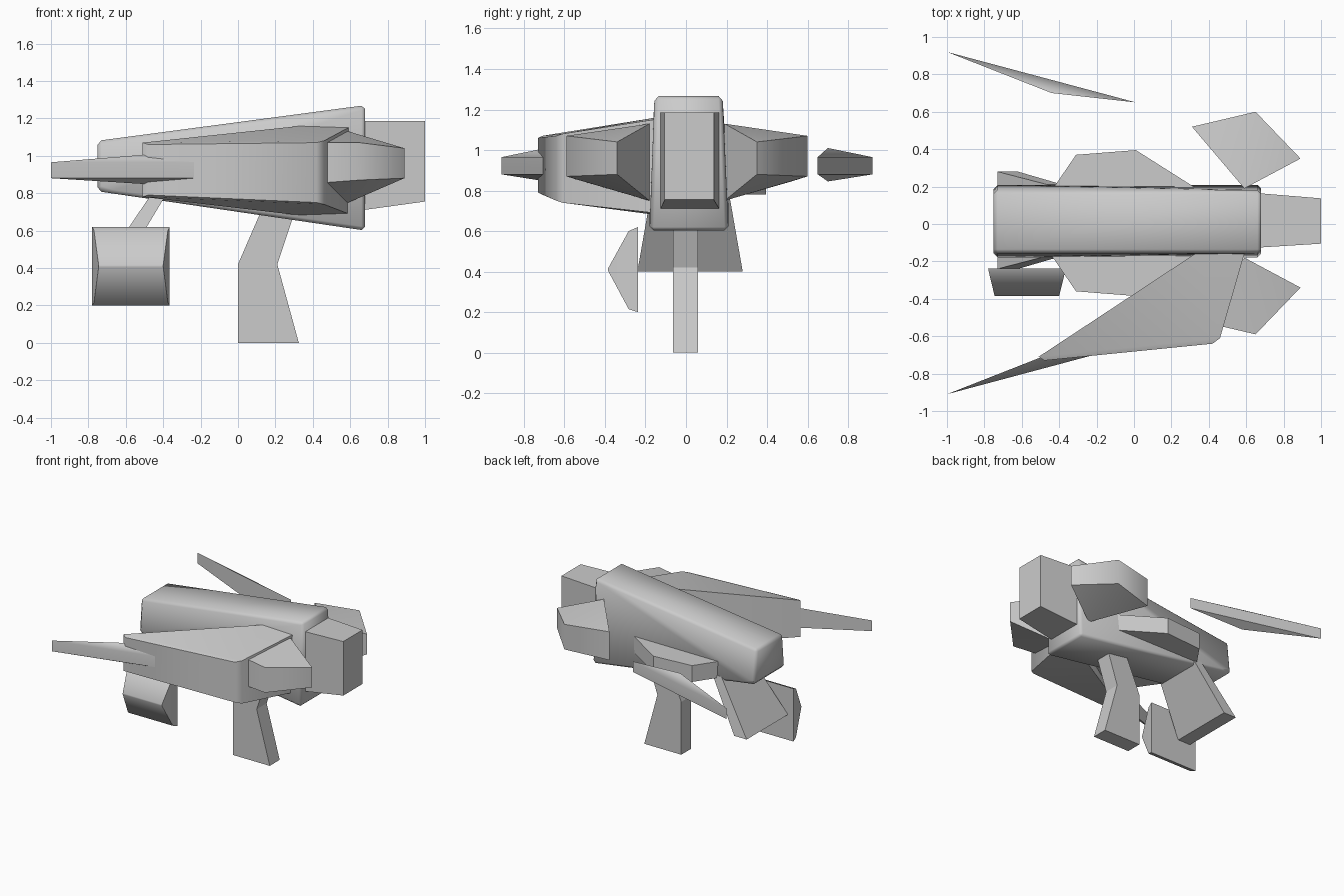
import bpy, bmesh, math
from mathutils import Vector

cube = bpy.data.objects.get("Cube")
if cube:
    bpy.data.objects.remove(cube, do_unlink=True)

grey = bpy.data.materials.new("plain_grey")
grey.use_nodes = True
grey.diffuse_color = (0.6, 0.6, 0.6, 1)
grey.node_tree.nodes["Principled BSDF"].inputs["Base Color"].default_value = (0.6, 0.6, 0.6, 1)

MIRROR = 0.01  # sum of y values of a mirrored pair


def hull(name, points, smooth=0, bevel=0, flip=False):
    """Convex faceted solid round a few corner points."""
    bm = bmesh.new()
    for x, y, z in points:
        bm.verts.new((x, MIRROR - y if flip else y, z))
    bmesh.ops.convex_hull(bm, input=bm.verts[:])
    bmesh.ops.dissolve_limit(bm, angle_limit=math.radians(1), verts=bm.verts[:], edges=bm.edges[:])
    if bevel:
        bmesh.ops.bevel(bm, geom=bm.edges[:], offset=bevel, segments=1, affect='EDGES')
    bmesh.ops.recalc_face_normals(bm, faces=bm.faces[:])
    return finish(name, bm, smooth)


def finish(name, bm, smooth):
    mesh = bpy.data.meshes.new(name)
    bm.to_mesh(mesh)
    bm.free()
    mesh.materials.append(grey)
    obj = bpy.data.objects.new(name, mesh)
    bpy.context.collection.objects.link(obj)
    if smooth:
        bpy.ops.object.select_all(action='DESELECT')
        obj.select_set(True)
        bpy.context.view_layer.objects.active = obj
        bpy.ops.object.shade_smooth_by_angle(angle=math.radians(smooth))
    return obj


def posts(*columns):
    """Vertical edges given as x, y, low z, high z."""
    return [(x, y, z) for x, y, low, high in columns for z in (low, high)]


def extrude_y(name, profile, y0, y1):
    """Side profile in x and z, pulled along y."""
    bm = bmesh.new()
    face = bm.faces.new([bm.verts.new((x, y0, z)) for x, z in profile])
    new = bmesh.ops.extrude_face_region(bm, geom=[face])["geom"]
    bmesh.ops.translate(bm, vec=Vector((0, y1 - y0, 0)),
                        verts=[v for v in new if isinstance(v, bmesh.types.BMVert)])
    bmesh.ops.recalc_face_normals(bm, faces=bm.faces[:])
    return finish(name, bm, 0)


# Main body, taller at the rear and slightly wider below
body = []
for x, low, high in ((-0.75, 0.81, 1.08), (0.68, 0.60, 1.27)):
    body += [(x, -0.18, low), (x, 0.21, low), (x, -0.155, high), (x, 0.18, high)]
hull("body", body, smooth=60, bevel=0.02)

# Rear block
hull("rear_block", posts((0.6, -0.13, 0.7, 1.185), (0.6, 0.17, 0.7, 1.185),
                         (1.0, -0.105, 0.755, 1.185), (1.0, 0.137, 0.755, 1.185)), smooth=40)

# Swept wing pod on the right side only
hull("wing_pod", posts((0.34, -0.15, 0.68, 1.16), (0.59, -0.16, 0.69, 1.15),
                       (0.46, -0.61, 0.74, 1.08), (0.42, -0.64, 0.75, 1.07),
                       (-0.48, -0.73, 0.79, 1.06), (-0.51, -0.71, 0.78, 1.07)), smooth=60)

# Paired engines, blades and side fins
for side, flip in (("left", False), ("right", True)):
    hull(side + "_engine", posts((0.59, 0.19, 0.75, 1.13), (0.31, 0.52, 0.845, 1.07),
                                 (0.65, 0.6, 0.87, 1.07), (0.89, 0.35, 0.88, 1.04)),
         smooth=60, flip=flip)
    hull(side + "_blade", posts((-1.0, 0.92, 0.88, 0.965), (-0.44, 0.70, 0.845, 1.01),
                                (0.01, 0.65, 0.88, 0.965)), smooth=60, flip=flip)
    hull(side + "_fin", posts((-0.44, 0.18, 0.78, 0.91), (-0.31, 0.37, 0.78, 0.91),
                              (0.01, 0.395, 0.78, 0.91), (0.35, 0.18, 0.78, 0.91)), flip=flip)

# Slanted front grip, flaring towards its foot
hull("front_grip", [(x, y, z) for z, half, xs in ((0.4, 0.26, (-0.73, -0.62)), (0.8, 0.19, (-0.46, -0.38)))
                    for x in xs for y in (0.02 - half, 0.02 + half)])

# Wedge-shaped box beside the grip
wedge = []
for y, x0, x1, low, high in ((-0.237, -0.78, -0.365, 0.2, 0.62),
                             (-0.283, -0.77, -0.375, 0.215, 0.6),
                             (-0.385, -0.745, -0.40, 0.405, 0.415)):
    wedge += posts((x0, y, low, high), (x1, y, low, high))
hull("side_box", wedge, smooth=60)

# Rear leg with a bent profile
extrude_y("rear_leg", [(0, 0), (0.325, 0), (0.21, 0.42), (0.31, 0.72), (0.13, 0.72), (0, 0.42)],
          -0.065, 0.06)
